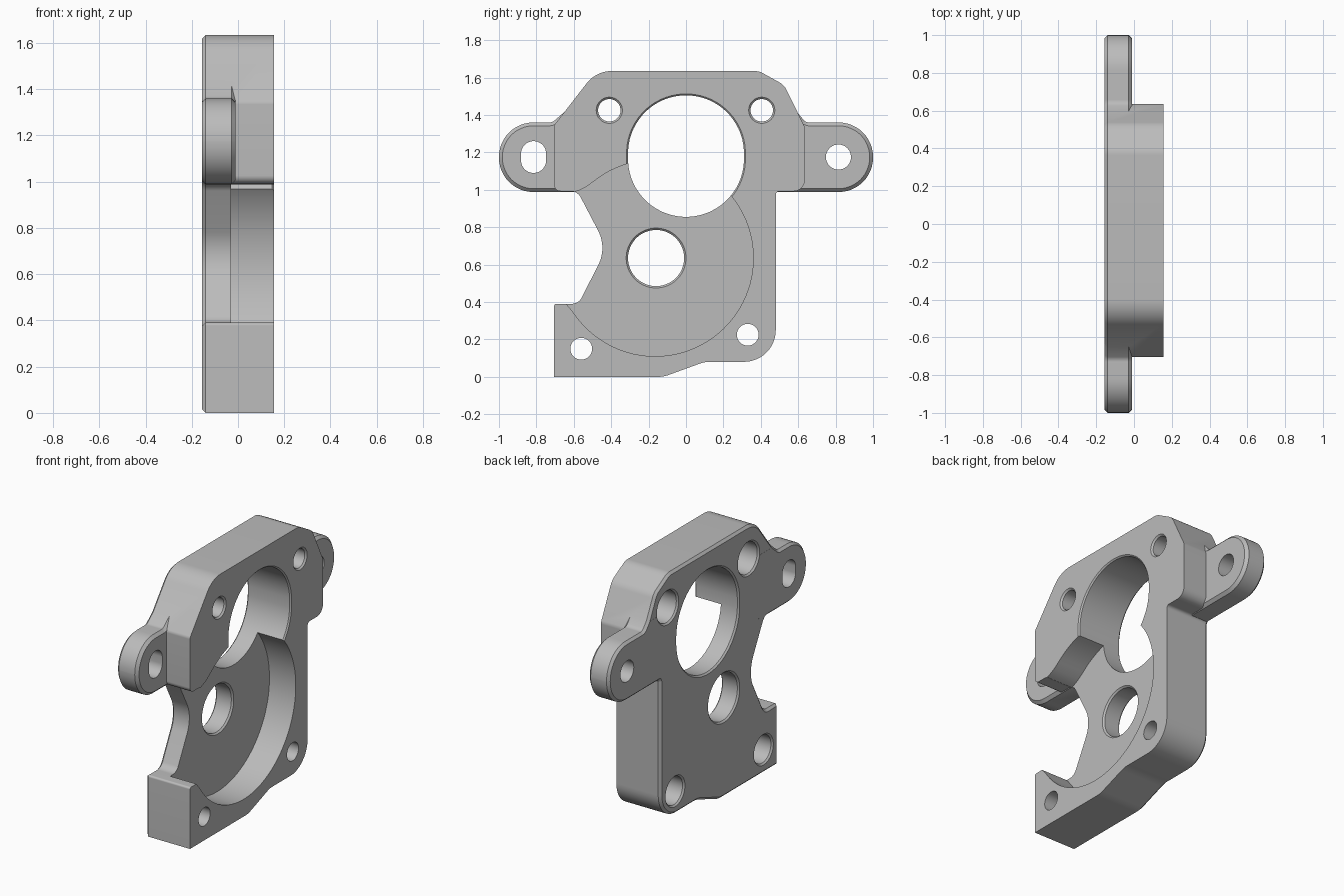
import bpy, bmesh, math
from mathutils import Vector

if "Cube" in bpy.data.objects:
    bpy.data.objects.remove(bpy.data.objects["Cube"], do_unlink=True)

BACK, FRONT, EAR_FRONT, FLOOR = -0.155, 0.155, -0.01, -0.03
OUT = 0.3  # how far cutters reach beyond the front

metal = bpy.data.materials.new("grey_metal")
metal.use_nodes = True
metal.diffuse_color = (0.5, 0.5, 0.5, 1)
metal.node_tree.nodes["Principled BSDF"].inputs["Base Color"].default_value = (0.5, 0.5, 0.5, 1)


def rounded(corners, steps=12):
    """Outline in (y, z) from corners given as (y, z, radius)."""
    pts = []
    for i, (y, z, r) in enumerate(corners):
        p = Vector((y, z))
        if r == 0:
            pts.append(p)
            continue
        a = (Vector(corners[i - 1][:2]) - p).normalized()
        b = (Vector(corners[(i + 1) % len(corners)][:2]) - p).normalized()
        half = a.angle(b) / 2
        centre = p + (a + b).normalized() * r / math.sin(half)
        start = p + a * r / math.tan(half) - centre
        end = p + b * r / math.tan(half) - centre
        turn = math.atan2(start.x * end.y - start.y * end.x, start.dot(end))
        for k in range(steps + 1):
            t = turn * k / steps
            c, s = math.cos(t), math.sin(t)
            pts.append(centre + Vector((start.x * c - start.y * s, start.x * s + start.y * c)))
    return pts


def grown(pts, d):
    """Offset a counter-clockwise outline outward by d."""
    out = []
    for i, p in enumerate(pts):
        e1 = (p - pts[i - 1]).normalized()
        e2 = (pts[(i + 1) % len(pts)] - p).normalized()
        n1, n2 = Vector((e1.y, -e1.x)), Vector((e2.y, -e2.x))
        out.append(p + (n1 + n2) * d / (1 + n1.dot(n2)))
    return out


def loft(name, pts, rings):
    """Solid along x from an outline; rings are (x, outward offset)."""
    bm = bmesh.new()
    loops = [[bm.verts.new((x, *p)) for p in grown(pts, d)] for x, d in rings]
    n = len(pts)
    for lo, hi in zip(loops, loops[1:]):
        for i in range(n):
            j = (i + 1) % n
            bm.faces.new((lo[i], lo[j], hi[j], hi[i]))
    bm.faces.new(loops[0][::-1])
    bm.faces.new(loops[-1])
    bmesh.ops.recalc_face_normals(bm, faces=bm.faces)
    me = bpy.data.meshes.new(name)
    bm.to_mesh(me)
    bm.free()
    me.materials.append(metal)
    ob = bpy.data.objects.new(name, me)
    bpy.context.collection.objects.link(ob)
    return ob


def combine(target, tool, operation):
    mod = target.modifiers.new(tool.name, 'BOOLEAN')
    mod.operation, mod.solver, mod.object = operation, 'EXACT', tool
    bpy.context.view_layer.objects.active = target
    bpy.ops.object.modifier_apply(modifier=mod.name)
    bpy.data.objects.remove(tool, do_unlink=True)


# Main block, chamfered along its back edge
body = loft("bracket_body", rounded([
    (-0.705, 0, 0), (-0.12, 0, 0.15), (0.1, 0.08, 0.15), (0.48, 0.08, 0.17),
    (0.48, 0.992, 0.02), (0.635, 0.992, 0.06), (0.635, 1.335, 0.05),
    (0.525, 1.56, 0.1), (0.39, 1.635, 0.1), (-0.48, 1.635, 0.17),
    (-0.705, 1.345, 0.03), (-0.705, 0.992, 0.035), (-0.58, 0.992, 0.06),
    (-0.422, 0.69, 0.2), (-0.575, 0.39, 0.06), (-0.705, 0.39, 0.012)]),
    [(BACK, -0.015), (BACK + 0.015, 0), (FRONT, 0)])

# Mounting ears, chamfered on both sides and blended into the slopes
for side, root, tip in ((1, 0.64, 0.59), (-1, 0.715, 0.645)):
    corners = [(0.45, 0.988, 0), (1, 0.988, 0.184), (1, 1.36, 0.184),
               (root, 1.36, 0.04), (tip, 1.42, 0), (0.45, 1.42, 0)]
    corners = [(side * y, z, r) for y, z, r in corners][::side]
    ear = loft("ear", rounded(corners),
               [(BACK - 0.0005, -0.015), (BACK + 0.015, 0), (EAR_FRONT - 0.018, 0), (EAR_FRONT, -0.018)])
    combine(body, ear, 'UNION')

# Round pocket open towards the necked side
arc = [Vector((-0.165 + 0.525 * math.cos(t), 0.635 + 0.525 * math.sin(t)))
       for t in (math.radians(-145 + 274 * k / 72) for k in range(73))]
mouth = [(-0.535, 1.015), (-0.57, 0.997), (-0.61, 0.984), (-0.9, 0.98),
         (-0.9, 0.415), (-0.65, 0.4), (-0.625, 0.372)]
pocket = loft("pocket_cutter", arc + [Vector(p) for p in mouth], [(FLOOR, 0), (OUT, 0)])
combine(body, pocket, 'DIFFERENCE')


def hole(y, z, r, stretch=0, front=FRONT, rim=0, bore=0):
    """Through hole, optionally tall, with a front rim chamfer and a back counterbore."""
    pts = []
    for k in range(64):
        t = 2 * math.pi * (k + 0.5) / 64
        pts.append(Vector((y + r * math.cos(t),
                           z + r * math.sin(t) + math.copysign(stretch, math.sin(t)))))
    g = max(bore - r, 0)
    if g or rim:
        rings = [(BACK - 0.02, g + 0.03), (BACK + 0.01, g)]
    else:
        rings = [(BACK - 0.02, 0)]
    if g:
        rings += [(0.045, g), (0.045, 0)]
    if rim:
        rings += [(front - rim, 0), (front, rim), (OUT, rim)]
    else:
        rings += [(OUT, 0)]
    combine(body, loft("hole_cutter", pts, rings), 'DIFFERENCE')


# Large bore and small bore
hole(0, 1.18, 0.31, stretch=0.015, rim=0.008)
hole(-0.16, 0.635, 0.15, front=FLOOR, rim=0.01)
# Upper screw holes
for y in (-0.41, 0.405):
    hole(y, 1.425, 0.06, rim=0.01, bore=0.1)
# Lower screw holes
hole(-0.56, 0.15, 0.058, bore=0.088)
hole(0.33, 0.225, 0.058, bore=0.088)
# Ear holes, one of them slotted
hole(0.815, 1.175, 0.067)
hole(-0.815, 1.175, 0.067, stretch=0.018)

bpy.ops.object.select_all(action='DESELECT')
body.select_set(True)
bpy.context.view_layer.objects.active = body
bpy.ops.object.shade_smooth_by_angle(angle=math.radians(25))
